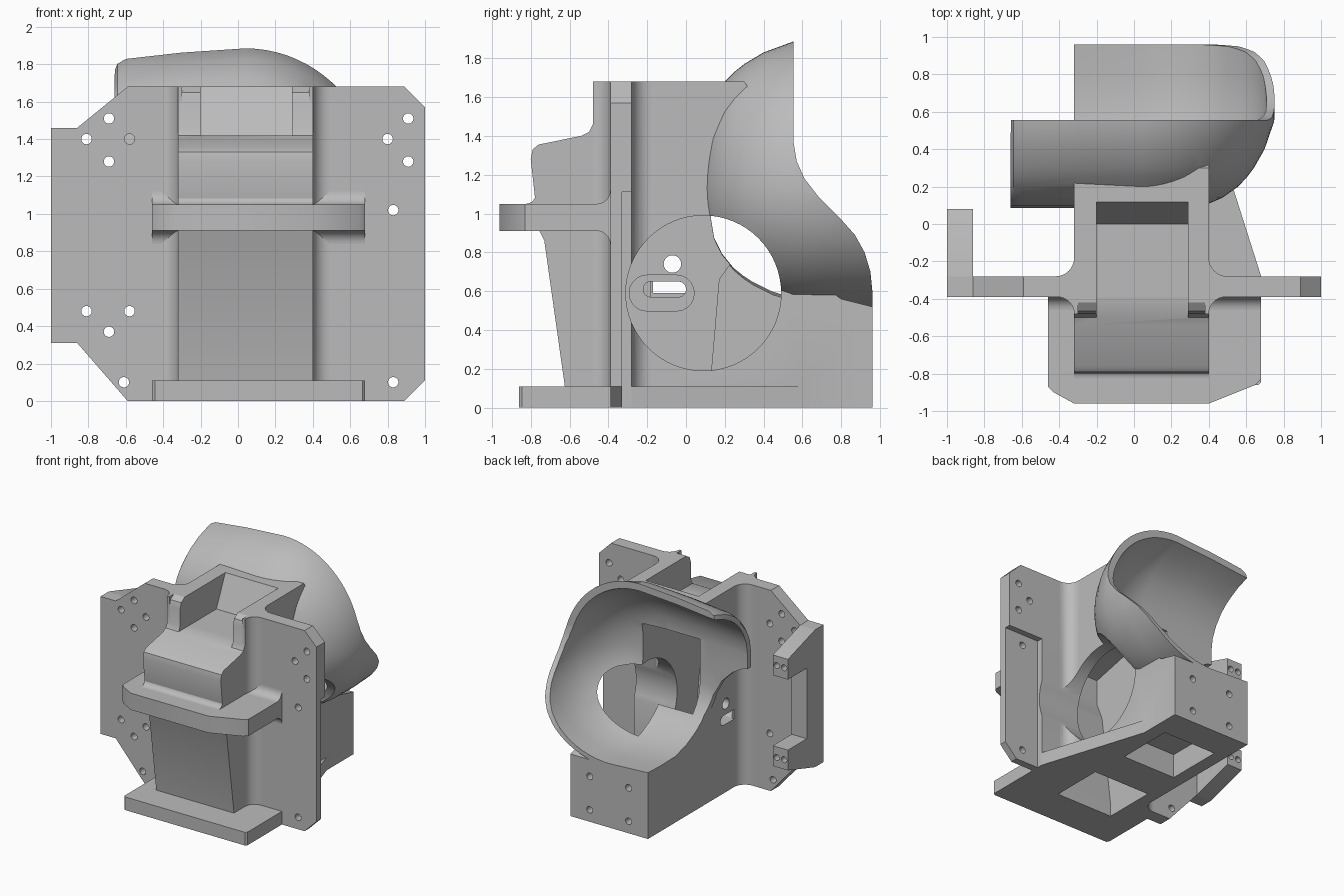
import bpy, bmesh, math

cube = bpy.data.objects.get("Cube")
if cube:
    bpy.data.objects.remove(cube, do_unlink=True)

grey = bpy.data.materials.new("plain_grey")
grey.use_nodes = True
grey.diffuse_color = (0.5, 0.5, 0.5, 1)
grey.node_tree.nodes["Principled BSDF"].inputs["Base Color"].default_value = (0.5, 0.5, 0.5, 1)


def finish(name, bm):
    bmesh.ops.recalc_face_normals(bm, faces=bm.faces[:])
    mesh = bpy.data.meshes.new(name)
    bm.to_mesh(mesh)
    bm.free()
    mesh.materials.append(grey)
    ob = bpy.data.objects.new(name, mesh)
    bpy.context.collection.objects.link(ob)
    return ob


def prism(name, pts, axis, lo, hi):
    """Extrude a flat outline along one axis from lo to hi."""
    place = {"x": lambda a, b, d: (d, a, b),
             "y": lambda a, b, d: (a, d, b),
             "z": lambda a, b, d: (a, b, d)}[axis]
    bm = bmesh.new()
    ends = [[bm.verts.new(place(a, b, d)) for a, b in pts] for d in (lo, hi)]
    for ring in ends:
        bm.faces.new(ring)
    n = len(pts)
    for i in range(n):
        j = (i + 1) % n
        bm.faces.new((ends[0][i], ends[0][j], ends[1][j], ends[1][i]))
    return finish(name, bm)


def rect(a0, b0, a1, b1):
    return [(a0, b0), (a1, b0), (a1, b1), (a0, b1)]


def circle(a, b, r, n=24):
    return [(a + r * math.cos(2 * math.pi * i / n), b + r * math.sin(2 * math.pi * i / n))
            for i in range(n)]


def stadium(a0, a1, b, r):
    arc = [math.pi * (i / 10 - 0.5) for i in range(11)]
    return ([(a1 + r * math.cos(t), b + r * math.sin(t)) for t in arc] +
            [(a0 - r * math.cos(t), b - r * math.sin(t)) for t in arc])


def fillet(a, b, sa, sb, r):
    """Concave corner filler, sunk slightly into both faces."""
    arc = [math.pi / 2 * i / 8 for i in range(9)]
    return ([(a - .02 * sa, b - .02 * sb), (a + sa * r, b - .02 * sb)] +
            [(a + sa * r * (1 - math.sin(t)), b + sb * r * (1 - math.cos(t))) for t in arc] +
            [(a - .02 * sa, b + sb * r)])


def boolean(ob, tools, operation="DIFFERENCE", keep=False):
    bpy.context.view_layer.objects.active = ob
    for tool in tools:
        mod = ob.modifiers.new("cut", "BOOLEAN")
        mod.operation = operation
        mod.solver = "EXACT"
        mod.object = tool
        bpy.ops.object.modifier_apply(modifier=mod.name)
        if not keep:
            bpy.data.objects.remove(tool, do_unlink=True)


def bowl(name, wall, stations):
    """Half-turned, half-extruded scoop opening backwards."""
    prof = [(.085, .25), (.1, .36), (.14, .46), (.2, .55), (.25, .6), (.3, .64), (.4, .7),
            (.55, .755), (.75, .76), (.98, .75), (1.1, .74)]
    prof = [(y + wall, r - wall) for y, r in prof]
    prof = [(prof[0][0], 0)] + prof + [(prof[-1][0], 0)]
    cx, cz, steps = .04, 1.13, 40
    cols = [(x, s, math.pi / 2) for x, s in stations]
    cols += [(cx, 1, math.pi * (.5 - i / steps)) for i in range(steps + 1)]
    cols += [(x, s, -math.pi / 2) for x, s in reversed(stations)]
    bm = bmesh.new()
    grid = []
    for x, s, t in cols:
        low = .84 if t < 0 else 1
        grid.append([bm.verts.new((x + .94 * r * math.cos(t), y, cz + low * s * r * math.sin(t)))
                     for y, r in prof])
    for c, d in zip(grid, grid[1:]):
        for i in range(len(prof) - 1):
            bm.faces.new((c[i], c[i + 1], d[i + 1], d[i]))
    bm.faces.new(grid[0] + grid[-1][-2:0:-1])
    bmesh.ops.remove_doubles(bm, verts=bm.verts[:], dist=1e-5)
    bmesh.ops.dissolve_degenerate(bm, edges=bm.edges[:], dist=1e-5)
    return finish(name, bm)


# Shared cutters: hollow core, top notch, round side opening
core = prism("core_cutter", [(-.54, -.1), (-.54, .11), (-.64, .9), (-.7, 1.05), (-.7, 1.26),
             (-.4, 1.33), (.34, 1.33), (.34, .9), (.17, .66), (.13, .19), (-.1, .12), (-.1, -.1)],
             "x", -.22, .3)
notch = prism("notch_cutter", [(-.6, 1.42), (0, 1.42), (.15, 1.75), (-.6, 1.75)], "x", -.2, .29)
side_hole = prism("side_opening_cutter", circle(.09, .59, .4, 64), "x", .1, 1.5)

# Mounting plate with clipped corners, screw holes and a stepped back edge
plate = prism("mounting_plate", [(-1, .31), (-.86, .31), (-.59, 0), (.89, 0), (1, .11), (1, 1.57),
              (.89, 1.68), (-.59, 1.68), (-.86, 1.46), (-1, 1.46)], "y", -.39, -.28)
screws = [(-.81, 1.4), (-.69, 1.51), (-.69, 1.28), (-.58, 1.4), (-.81, .48), (-.69, .37),
          (-.58, .48), (.91, 1.51), (.8, 1.4), (.91, 1.28), (.83, 1.02), (.83, .1), (-.61, .1)]
boolean(plate, [prism("screw_cutter", circle(x, z, .028, 16), "y", -.6, -.1) for x, z in screws])
boolean(plate, [prism("step_cutter", rect(.68, -.1, 1.1, 1.11), "y", -.33, -.1)])
boolean(plate, [core, notch, side_hole], keep=True)

# Side bracket with two angled lugs
bracket = prism("side_bracket", [(-.3, .31), (-.28, .31), (.08, .42), (.08, .59), (-.17, .59),
                (-.17, 1.18), (.08, 1.18), (.08, 1.35), (-.28, 1.46), (-.3, 1.46)], "x", -1, -.86)
boolean(bracket, [prism("lug_hole", circle(x, z, .025, 16), "y", -.1, .3)
                  for x in (-.965, -.895) for z in (.5, 1.27)])

# Front housing: tapered below, stepped above
front = prism("front_housing", [(-.35, .08), (-.62, .08), (-.73, .86), (-.76, .92), (-.78, 1.1),
              (-.8, 1.28), (-.79, 1.33), (-.76, 1.355), (-.54, 1.4), (-.5, 1.42), (-.48, 1.46),
              (-.48, 1.6), (-.465, 1.65), (-.42, 1.68), (-.35, 1.68)], "x", -.32, .4)
boolean(front, [core, notch], keep=True)

# Flange and foot
flange = prism("front_flange", [(-.46, -.35), (-.46, -.87), (-.43, -.9), (-.32, -.96), (.4, -.96),
               (.65, -.86), (.68, -.83), (.68, -.35)], "z", .91, 1.05)
foot = prism("base_foot", [(-.46, -.3), (-.46, -.845), (-.445, -.86), (.665, -.86), (.68, -.845),
             (.68, -.3)], "z", 0, .11)
for part in (flange, foot):
    boolean(part, [core], keep=True)

# Rounded inner corners between plate, housing and flange
for side, x, s in (("right", -.32, -1), ("left", .4, 1)):
    prism("upper_fillet_" + side, fillet(x, -.39, s, -1, .09), "z", 1.0, 1.68)
    prism("lower_fillet_" + side, fillet(x, -.39, s, -1, .09), "z", .1, .95)
    back = prism("back_fillet_" + side, fillet(x, -.28, s, 1, .1), "z", .0 if s < 0 else .1, 1.68)
    boolean(back, [side_hole], keep=True)
    a, b = sorted((x, -.46 if s < 0 else .68))
    prism("flange_top_fillet_" + side, fillet(-.39, 1.05, -1, 1, .07), "x", a, b)
    prism("flange_under_fillet_" + side, fillet(-.39, .91, -1, -1, .07), "x", a, b)
prism("flange_front_fillet", fillet(-.775, 1.05, -1, 1, .05), "x", -.32, .4)

# Scoop: outer skin trimmed along the rim and at the free end
rear = bowl("rear_body_and_scoop", 0, [(-.66, .84), (-.645, .89), (-.6, .925), (-.3, .97)])
rim = prism("rim_cutter", [(.555, 2.5), (.555, 1.36), (.57, 1.27), (.61, 1.18), (.68, 1.09),
            (.79, .98), (.87, .89), (.92, .8), (.95, .7), (.96, .6), (.96, -.5), (2, -.5),
            (2, 2.5)], "x", -2, 2)
tail = prism("tail_cutter", [(-.32, -.2), (-.32, .75), (-.35, .9), (-.42, 1.03), (-.52, 1.13),
             (-.62, 1.19), (-.9, 1.23), (-.9, -.2)], "y", -.5, 2)
boolean(rear, [rim, tail])

# Rear body block and flared base joined to the scoop
block = prism("rear_block", [(-.3, 0), (.96, 0), (.96, .52), (.8, .56), (.6, .7), (.34, 1),
              (.34, 1.62), (.3, 1.68), (-.3, 1.68)], "x", -.32, .4)
flare = prism("base_flare", [(-.1, -.3), (.68, -.3), (.68, -.28), (.4, .6), (-.1, .6)],
              "z", 0, .11)
boolean(rear, [block, flare], "UNION")

# Hollow the scoop, core, notch, side opening and underside pocket
boolean(rear, [bowl("scoop_cutter", .045, [(-.95, .9), (-.6, .925), (-.3, .97)]),
               prism("pocket_cutter", rect(-.21, .22, .28, .7), "z", -.1, .2)])
boolean(rear, [core, notch, side_hole], keep=True)

# Adjusting slot boss, pin hole and rear screw holes
boss = prism("slot_boss", stadium(-.2, -.05, .59, .095), "x", -.25, -.14)
boolean(rear, [boss], "UNION")
boolean(rear, [prism("slot_cutter", stadium(-.18, -.04, .61, .04), "x", -.6, .05),
               prism("pin_cutter", circle(-.07, .74, .045), "x", -.6, -.1)])
boolean(rear, [prism("rear_screw", circle(x, z, .028, 16), "y", .86, 1.1)
               for x in (-.14, .22) for z in (.1, .38)])

for cutter in (core, notch, side_hole):
    bpy.data.objects.remove(cutter, do_unlink=True)

# Smooth curved faces, keep hard edges
bpy.ops.object.select_all(action="DESELECT")
for ob in bpy.context.collection.objects:
    if ob.type == "MESH":
        ob.select_set(True)
        bpy.context.view_layer.objects.active = ob
bpy.ops.object.shade_smooth_by_angle(angle=math.radians(30))
